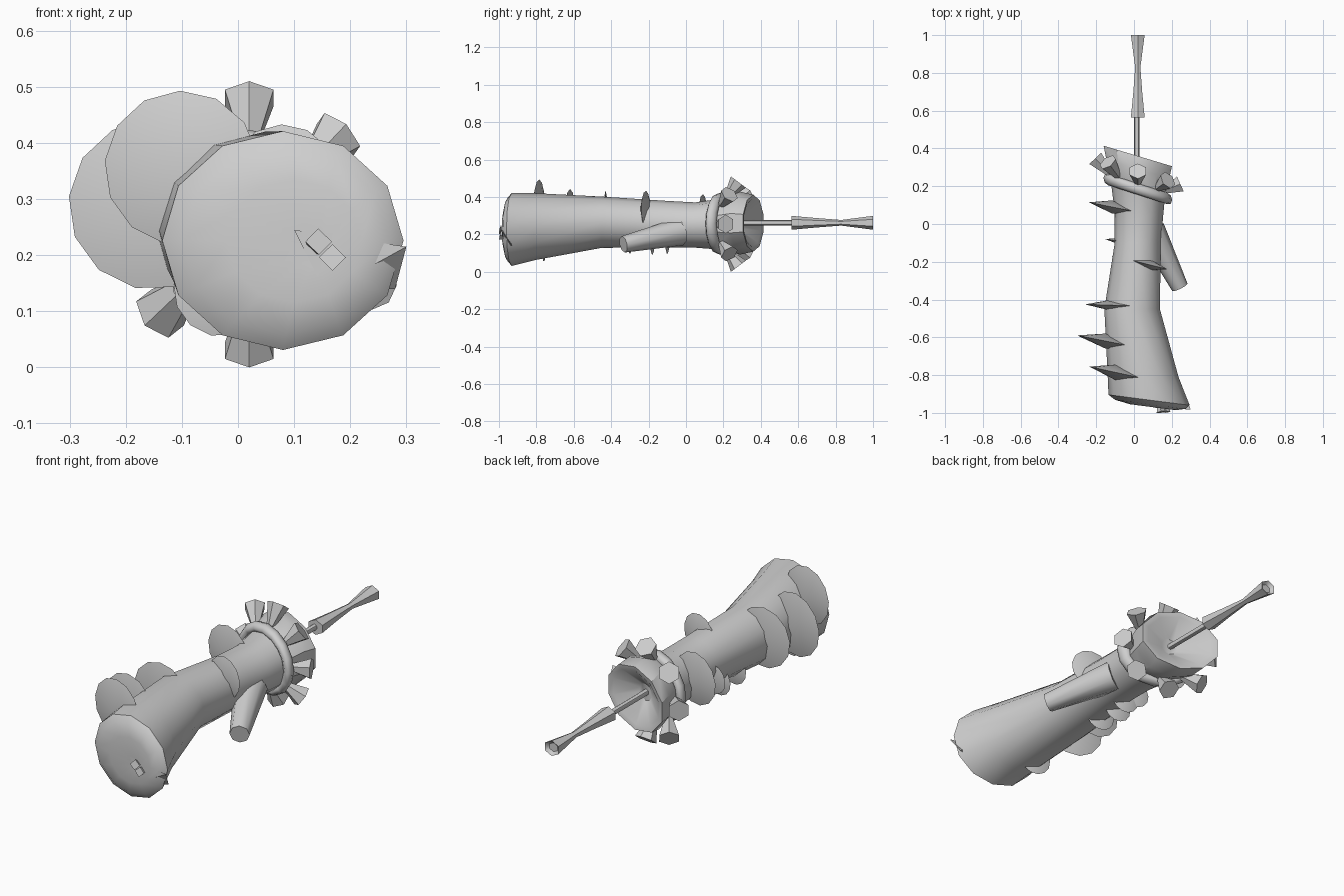
import bpy, bmesh, math
from mathutils import Vector

mat = bpy.data.materials.new("plain grey")
mat.diffuse_color = (0.62, 0.62, 0.62, 1)


def finish(name, bm, angle=45):
    bmesh.ops.recalc_face_normals(bm, faces=bm.faces[:])
    me = bpy.data.meshes.new(name)
    bm.to_mesh(me)
    bm.free()
    ob = bpy.data.objects.new(name, me)
    bpy.context.collection.objects.link(ob)
    me.materials.append(mat)
    if angle:
        bpy.ops.object.select_all(action='DESELECT')
        ob.select_set(True)
        bpy.context.view_layer.objects.active = ob
        bpy.ops.object.shade_smooth_by_angle(angle=math.radians(angle))
    return ob


def loft(name, rings, sides, angle=45, closed=False):
    """Rings along y: (y, centre x, centre z, radius x, radius z, slant of y over x)."""
    bm = bmesh.new()
    loops = []
    for y, cx, cz, rx, rz, slant in rings:
        loop = []
        for i in range(sides):
            a = 2 * math.pi * (i + 0.5 * (sides % 4 != 0)) / sides
            dx = rx * math.cos(a)
            loop.append(bm.verts.new((cx + dx, y + slant * dx, cz + rz * math.sin(a))))
        loops.append(loop)
    pairs = list(zip(loops, loops[1:]))
    if closed:
        pairs.append((loops[-1], loops[0]))
    else:
        bm.faces.new(loops[0])
        bm.faces.new(loops[-1])
    for a, b in pairs:
        for i in range(sides):
            j = (i + 1) % sides
            bm.faces.new((a[i], a[j], b[j], b[i]))
    return finish(name, bm, angle)


def tapered(name, start, end, r1, r2, sides, angle=45):
    start, end = Vector(start), Vector(end)
    axis = end - start
    bm = bmesh.new()
    bmesh.ops.create_cone(bm, cap_ends=True, segments=sides, radius1=r1, radius2=r2, depth=axis.length)
    rot = axis.to_track_quat('Z', 'Y')
    for v in bm.verts:
        v.co = rot @ v.co + (start + end) / 2
    return finish(name, bm, angle)


# Trunk with a domed, slanted front end
loft("trunk", [
    (-0.972, 0.13, 0.21, 0.03, 0.03, -0.13),
    (-0.970, 0.10, 0.225, 0.12, 0.11, -0.13),
    (-0.955, 0.085, 0.226, 0.185, 0.168, -0.13),
    (-0.932, 0.08, 0.226, 0.215, 0.195, -0.13),
    (-0.80, 0.048, 0.242, 0.188, 0.178, -0.06),
    (-0.45, -0.010, 0.265, 0.147, 0.137, 0),
    (-0.10, 0.020, 0.255, 0.122, 0.124, 0),
    (0.05, 0.026, 0.25, 0.128, 0.121, -0.1),
    (0.20, 0.02, 0.255, 0.145, 0.138, -0.3)], 12)

# Pointed dark fold and two chips on the front end
bm = bmesh.new()
pts = [(0.10, -0.972, 0.245), (0.30, -0.982, 0.215), (0.155, -0.975, 0.135), (0.28, -0.93, 0.14)]
v = [bm.verts.new(p) for p in pts]
for f in ((0, 1, 2), (0, 1, 3), (1, 2, 3), (0, 2, 3)):
    bm.faces.new([v[i] for i in f])
finish("front_fold", bm, 0)
for x, z, tilt in ((0.14, 0.22, 0.4), (0.168, 0.192, 1.5)):
    d = Vector((math.cos(tilt) * 0.004, -0.02, 0.004))
    c = Vector((x, -0.975, z))
    tapered("front_chip", c - d * 0.2, c + d, 0.017, 0.024, 4, 20)

# Side branch
tapered("branch", (0.09, -0.03, 0.215), (0.243, -0.335, 0.147), 0.075, 0.045, 8)

# Slanted collar ring
loft("collar", [(0.185 + 0.03 * math.cos(t), 0.02, 0.257,
                 0.158 + 0.024 * math.sin(t), 0.142 + 0.024 * math.sin(t), -0.32)
                for t in (k * math.pi / 4 for k in range(8))], 16, 60, True)

# Hollow end cup
loft("cup", [
    (0.19, 0.02, 0.256, 0.145, 0.138, -0.3),
    (0.29, 0.02, 0.26, 0.175, 0.168, -0.3),
    (0.36, 0.02, 0.26, 0.19, 0.152, -0.3),
    (0.355, 0.02, 0.26, 0.16, 0.128, -0.3),
    (0.28, 0.02, 0.26, 0.04, 0.04, -0.2)], 10, 35)

# Flared studs around the collar
for k in range(8):
    a = k * math.pi / 4
    out = Vector((math.cos(a), 0, math.sin(a)))
    base = Vector((0.02, 0.22, 0.255)) + out * 0.145
    base.y -= 0.3 * out.x * 0.145
    tip = base + out * 0.08 + Vector((0, 0.06 - 0.3 * out.x * 0.08, 0))
    tapered("stud", base, tip, 0.018, 0.05, 6, 30)

# Rod and waisted handle
tapered("rod", (0.015, 0.27, 0.262), (0.015, 0.58, 0.262), 0.014, 0.014, 8)
loft("handle", [
    (0.565, 0.02, 0.262, 0.042, 0.037, 0),
    (0.70, 0.02, 0.262, 0.027, 0.025, 0),
    (0.83, 0.02, 0.262, 0.016, 0.015, 0),
    (1.0, 0.02, 0.262, 0.042, 0.037, 0),
    (0.985, 0.02, 0.262, 0.025, 0.022, 0)], 6)


# Shelf discs: thin lenses standing across the trunk
def shelf(x, y, z, r, half, slant):
    bm = bmesh.new()
    rim = []
    for i in range(13):
        a = 2 * math.pi * (i + 0.3) / 13
        dx = r * math.cos(a)
        rim.append(bm.verts.new((x + dx, y + slant * dx, z + r * math.sin(a))))
    for s in (-1, 1):
        tip = bm.verts.new((x, y + s * half, z))
        for i in range(13):
            bm.faces.new((rim[i], rim[(i + 1) % 13], tip))
    finish("shelf_disc", bm, 40)


for args in (
        (-0.10, -0.785, 0.355, 0.138, 0.04, -0.22),
        (-0.15, -0.62, 0.29, 0.152, 0.04, -0.2),
        (-0.115, -0.43, 0.29, 0.145, 0.03, -0.03),
        (-0.115, 0.09, 0.29, 0.125, 0.035, -0.2),
        (0.08, -0.215, 0.335, 0.098, 0.03, -0.25),
        (-0.085, -0.09, 0.21, 0.07, 0.015, -0.15),
        (-0.03, -0.76, 0.14, 0.085, 0.02, -0.15),
        (-0.045, -0.30, 0.17, 0.075, 0.02, -0.15),
        (-0.05, -0.18, 0.16, 0.07, 0.02, -0.15),
        (-0.03, -0.10, 0.165, 0.07, 0.02, -0.15)):
    shelf(*args)
